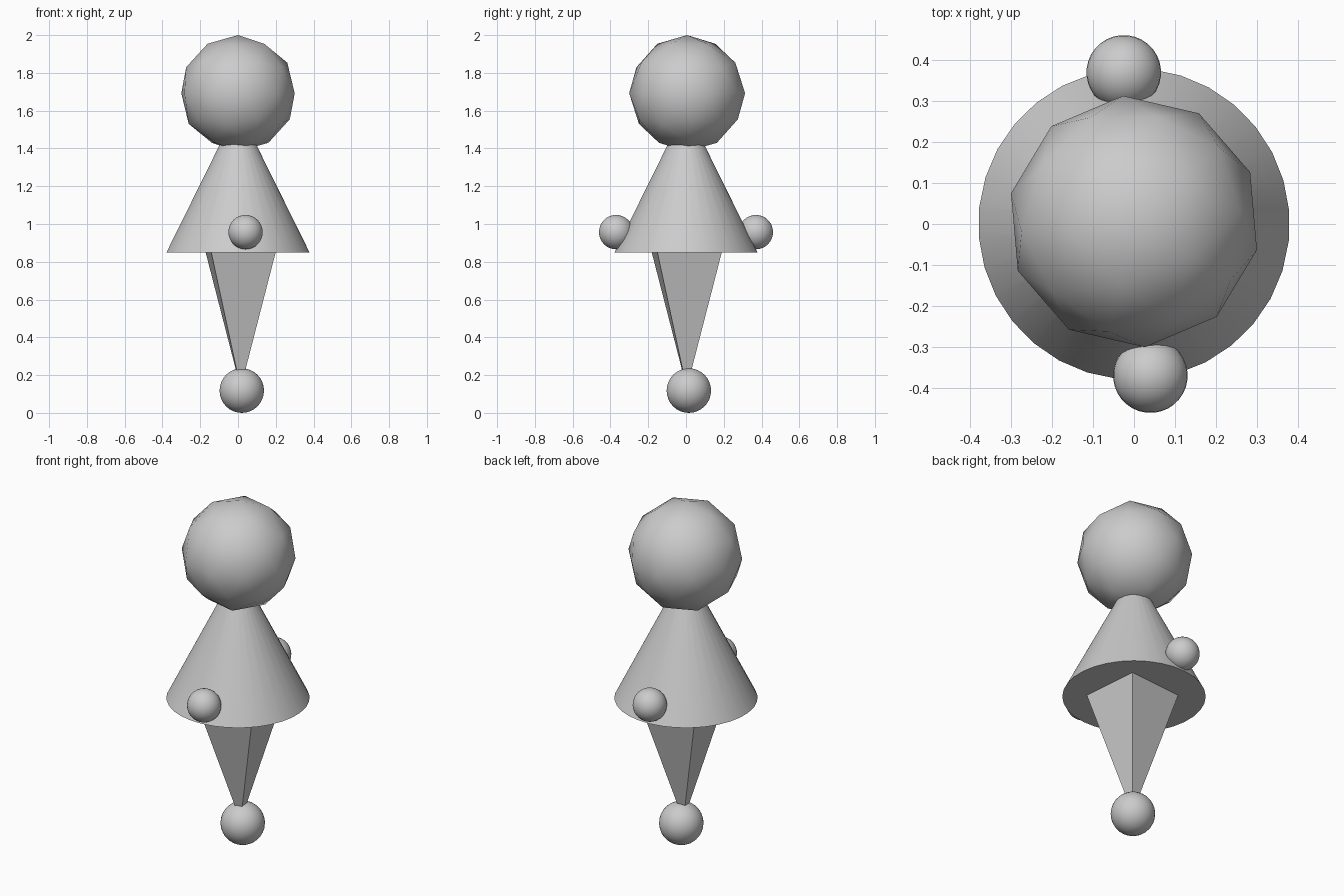
import bpy
from math import radians

if "Cube" in bpy.data.objects:
    bpy.data.objects.remove(bpy.data.objects["Cube"])

TURN = radians(5)  # whole figure is turned slightly about z


def finish(name, smooth=True, angle=None):
    ob = bpy.context.object
    ob.name = name
    if angle is not None:
        bpy.ops.object.shade_smooth_by_angle(angle=radians(angle))
    elif smooth:
        bpy.ops.object.shade_smooth()
    return ob


def ball(name, radius, loc):
    bpy.ops.mesh.primitive_uv_sphere_add(segments=32, ring_count=16, radius=radius,
                                         location=loc, rotation=(0, 0, TURN))
    return finish(name)


def taper(name, sides, r_bottom, r_top, z0, z1, turn, xy=(0, 0)):
    bpy.ops.mesh.primitive_cone_add(vertices=sides, radius1=r_bottom, radius2=r_top,
                                    depth=z1 - z0, location=(*xy, (z0 + z1) / 2),
                                    rotation=(0, 0, turn))
    return finish(name, angle=30)


# Faceted head with smooth shading
bpy.ops.mesh.primitive_ico_sphere_add(subdivisions=2, radius=0.308,
                                      location=(0, 0.006, 1.692),
                                      rotation=(0, 0, TURN + radians(180)))
finish("head")

# Conical body, its tip hidden in the head
taper("body", 32, 0.38, 0.05, 0.85, 1.515, TURN)

# Square leg tapering down to the foot
taper("leg", 4, 0.0, 0.242, 0.13, 0.85, TURN + radians(45), (0.014, 0.004))

# Ball foot
ball("foot", 0.118, (0.02, 0.015, 0.118))

# Ball hands at front and back
for name, x, y in (("front_hand", 0.04, -0.37), ("back_hand", -0.025, 0.37)):
    ball(name, 0.091, (x, y, 0.957))
